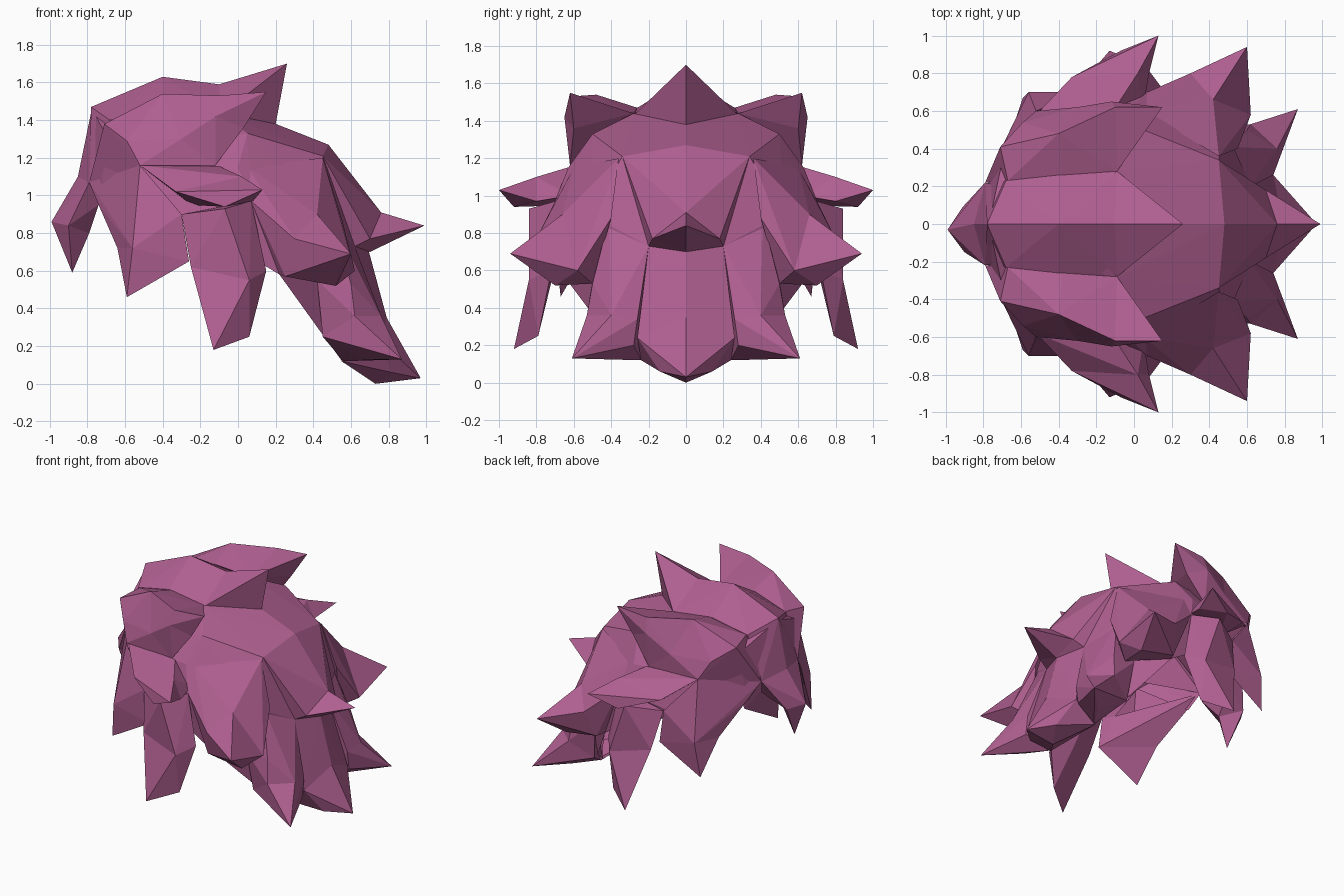
import bpy, bmesh
from mathutils import Vector

mat = bpy.data.materials.new("plum pink")
mat.diffuse_color = (0.43, 0.115, 0.28, 1)
hulls = []     # bounding planes of every convex chunk
parts = []     # (name, [(bmesh, hull index)])


def flip(pts):
    return [(x, -y, z) for x, y, z in pts]


def both(pts):
    """Points plus their mirror images across the middle plane."""
    return pts + flip([p for p in pts if p[1] != 0])


def chunk(pts):
    """Faceted convex chunk around a few corner points."""
    bm = bmesh.new()
    verts = [bm.verts.new(p) for p in pts]
    bmesh.ops.convex_hull(bm, input=verts)
    junk = [v for v in verts if v.is_valid and not v.link_faces]
    bmesh.ops.delete(bm, geom=junk, context='VERTS')
    bmesh.ops.recalc_face_normals(bm, faces=bm.faces)
    hulls.append([(f.normal.copy(), f.normal.dot(f.verts[0].co)) for f in bm.faces])
    return bm, len(hulls) - 1


def inside(p, hull, margin):
    return all(n.dot(p) <= d + margin for n, d in hull)


def lock(name, *rings):
    """Hair lock: chunks spanning each pair of neighbouring rings."""
    parts.append((name, [chunk(a + b) for a, b in zip(rings, rings[1:])]))


def lock_pair(name, *rings):
    lock(name + "_left", *rings)
    lock(name + "_right", *[flip(r) for r in rings])


def lock_mid(name, *rings):
    lock(name, *[both(r) for r in rings])


# Cap: faceted body, opened underneath further down
lock_mid("cap",
         [(-.77, 0, 1.45), (-.78, .2, 1.07), (-.69, .38, 1.3), (-.4, 0, 1.58),
          (-.52, .58, 1.16), (-.09, .28, 1.44), (-.3, .67, .9), (-.74, .3, .95)],
         [(.2, 0, 1.38), (.05, .5, 1.33), (.48, 0, 1.27), (.45, .34, 1.21),
          (0, .63, 1.15), (.07, .7, .97), (.22, .66, .58), (.62, .2, .73),
          (.48, .52, .9), (.45, .42, .26), (.56, .2, .11)])

# Top crest and the two ridges beside it
lock_mid("crest",
         [(-.78, 0, 1.47), (-.68, .23, 1.4), (-.79, .2, 1.08)],
         [(-.4, 0, 1.63), (-.4, .26, 1.47), (-.4, 0, 1.4)],
         [(-.1, 0, 1.59), (-.09, .28, 1.43), (.2, 0, 1.38)],
         [(.26, 0, 1.70)])
lock_pair("side_ridge",
          [(-.71, .41, 1.38), (-.67, .23, 1.4), (-.79, .22, 1.07),
           (-.59, .54, 1.29), (-.52, .6, 1.16)],
          [(-.4, .48, 1.54), (-.38, .26, 1.47), (-.3, .62, 1.3), (-.12, .62, 1.16)],
          [(-.09, .28, 1.44), (-.12, .65, 1.42), (.03, .6, 1.36), (-.1, .62, 1.53)],
          [(.15, .62, 1.55)])

# Spikes pointing outward from the sides
lock_pair("side_spike",
          [(-.52, .58, 1.16), (-.11, .6, 1.16), (-.25, .6, .95), (.05, .62, 1.0)],
          [(-.33, .78, 1.02), (-.07, .92, .94), (.02, .8, 1.1), (.08, .8, .97)],
          [(.13, 1.0, 1.03)])
lock_pair("rear_side_spike",
          [(.07, .7, .97), (.05, .6, 1.15), (.45, .36, 1.2), (.22, .66, .58),
           (.55, .4, .88), (.5, .5, .53)],
          [(.3, .8, .77), (.42, .66, .9), (.25, .72, .57), (.52, .7, .52), (.62, .58, .6)],
          [(.6, .94, .69)])

# Hanging locks around the ears and cheeks
lock_pair("ear_lock",
          [(-.3, .7, .9), (.07, .7, .97), (-.07, .84, .93), (-.15, .64, .9)],
          [(-.25, .78, .62), (.15, .72, .6), (.06, .84, .55), (-.05, .71, .58)],
          [(-.13, .92, .18), (.06, .79, .25)])
lock_pair("cheek_lock",
          [(-.79, .22, 1.07), (-.52, .6, 1.16), (-.3, .7, .9), (-.74, .33, .95),
           (-.35, .62, .9)],
          [(-.26, .69, .65), (-.64, .52, .72), (-.56, .7, .72), (-.45, .6, .7)],
          [(-.59, .67, .46)])

# Fringe sweeping down over the forehead
lock("fringe",
     [(-.775, 0, 1.465), (-.7, .2, 1.38), (-.7, -.2, 1.38)],
     [(-.85, 0, 1.1), (-.79, .22, 1.07), (-.79, -.22, 1.07), (-.74, .15, .95),
      (-.74, -.15, .95)],
     [(-.99, -.03, .86), (-.91, .09, .84), (-.9, -.15, .84), (-.79, -.03, .8)],
     [(-.88, -.05, .59)])

# Middle back spike
lock_mid("back_spike",
         [(.48, 0, 1.27), (.45, .34, 1.21), (.62, .2, .73), (.6, 0, .7)],
         [(.76, 0, .91), (.7, .18, .77), (.7, 0, .7)],
         [(.99, 0, .84)])

# Nape: central tail and flared side tails
lock_mid("nape_tail",
         [(.69, 0, .72), (.62, .2, .73), (.5, .2, .6)],
         [(.79, 0, .35), (.74, .26, .24), (.55, .24, .12), (.5, .15, .25)],
         [(.87, 0, .17), (.82, .14, .06), (.73, 0, 0), (.97, 0, .03)])
lock_pair("nape_side_tail",
          [(.5, .41, .88), (.62, .2, .73), (.6, .5, .53), (.42, .5, .55)],
          [(.74, .26, .34), (.76, .4, .36), (.62, .53, .36), (.45, .46, .25),
           (.56, .24, .12)],
          [(.87, .61, .13), (.66, .4, .13), (.74, .28, .2)])

# Join each part, leaving out faces buried in other chunks and the cap's underside
down = Vector((-.55, 0, -.84))
for name, chunks in parts:
    verts, faces = [], []
    for bm, own in chunks:
        for f in bm.faces:
            mid = f.calc_center_median()
            buried = any(i != own and inside(mid, h, -.01)
                         and all(inside(v.co, h, .02) for v in f.verts)
                         for i, h in enumerate(hulls))
            if buried or (name == "cap" and f.normal.dot(down) > .72):
                continue
            faces.append(range(len(verts), len(verts) + len(f.verts)))
            verts += [v.co.copy() for v in f.verts]
        bm.free()
    me = bpy.data.meshes.new(name)
    me.from_pydata(verts, [], [list(f) for f in faces])
    me.materials.append(mat)
    bpy.context.collection.objects.link(bpy.data.objects.new(name, me))
